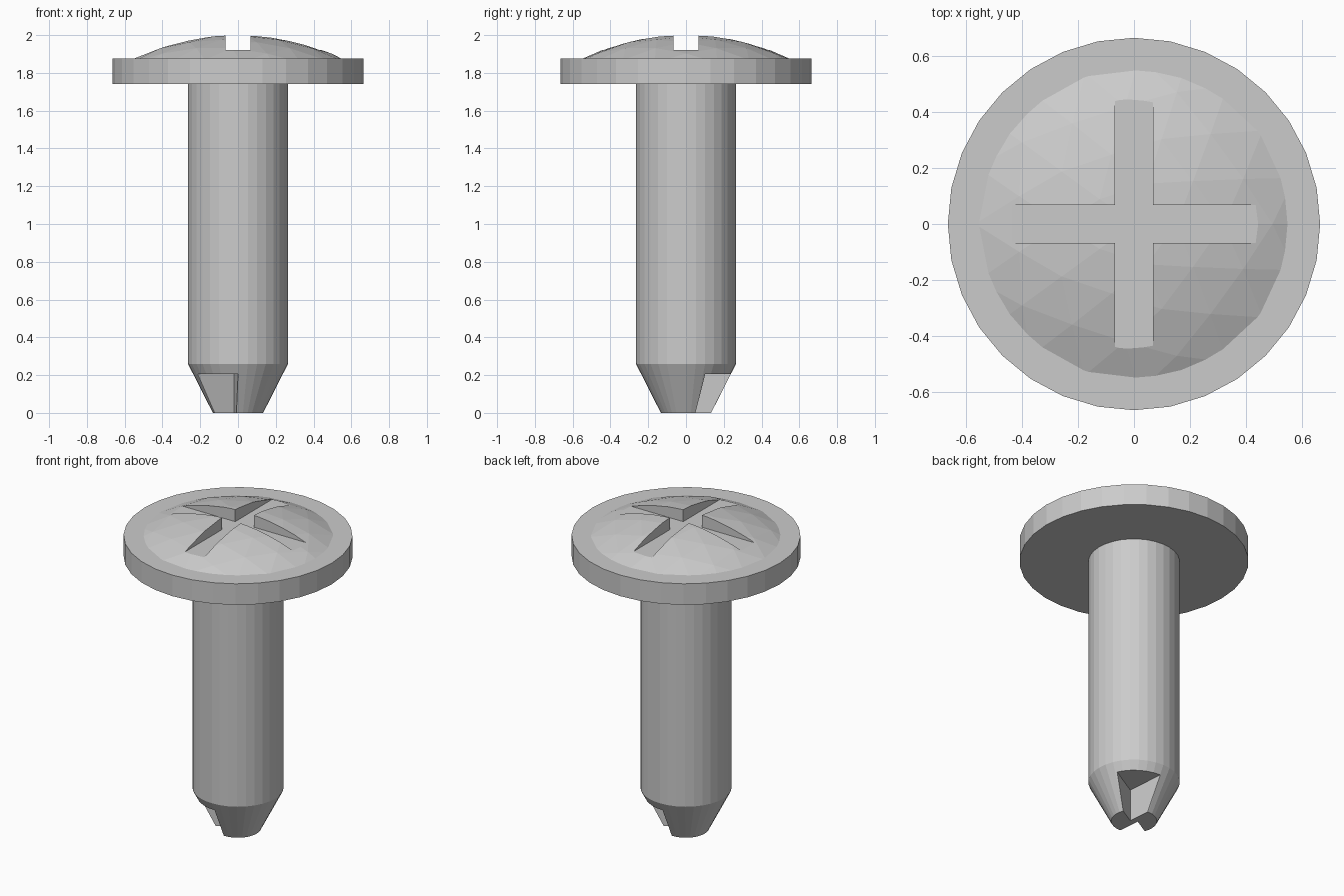
import bpy, bmesh, math
from mathutils import Vector, Matrix

if "Cube" in bpy.data.objects:
    bpy.data.objects.remove(bpy.data.objects["Cube"])

SIDES = 32


def to_object(name, bm):
    bmesh.ops.recalc_face_normals(bm, faces=bm.faces[:])
    mesh = bpy.data.meshes.new(name)
    bm.to_mesh(mesh)
    bm.free()
    obj = bpy.data.objects.new(name, mesh)
    bpy.context.collection.objects.link(obj)
    return obj


def lathe(name, profile):
    """Revolve (radius, z) points around z and close both ends."""
    bm = bmesh.new()
    rings = []
    for r, z in profile:
        rings.append([bm.verts.new((r * math.cos(a), r * math.sin(a), z))
                      for a in (2 * math.pi * i / SIDES for i in range(SIDES))])
    for low, high in zip(rings, rings[1:]):
        for i in range(SIDES):
            j = (i + 1) % SIDES
            bm.faces.new((low[i], low[j], high[j], high[i]))
    bm.faces.new(rings[0])
    bm.faces.new(rings[-1])
    return to_object(name, bm)


def prism(name, outline, z0, z1):
    """Extrude a flat outline from z0 to z1."""
    bm = bmesh.new()
    face = bm.faces.new([bm.verts.new((x, y, z0)) for x, y in outline])
    top = bmesh.ops.extrude_face_region(bm, geom=[face])["geom"]
    bmesh.ops.translate(bm, vec=(0, 0, z1 - z0),
                        verts=[g for g in top if isinstance(g, bmesh.types.BMVert)])
    return to_object(name, bm)


def cut(target, cutter):
    cutter.hide_render = True
    mod = target.modifiers.new("cut", 'BOOLEAN')
    mod.operation, mod.solver, mod.object = 'DIFFERENCE', 'EXACT', cutter
    bpy.context.view_layer.objects.active = target
    bpy.ops.object.modifier_apply(modifier=mod.name)
    bpy.data.objects.remove(cutter, do_unlink=True)


# Shank with tapered tip and flat washer head
body = lathe("shank_and_flange", [(0.133, 0), (0.265, 0.26), (0.265, 1.74),
                                  (0.665, 1.74), (0.665, 1.875)])

# Two opposite wedge notches in the tip
wedge = [(0.02, -0.01), (0.40, 0.21), (0.40, 0.48), (-0.02, 0.48)]
for sign in (1, -1):
    cut(body, prism("tip_notch_cutter", [(sign * x, sign * y) for x, y in wedge], -0.1, 0.205))

# Faceted dome: the top cap of a large icosphere, sunk a little into the flange
R = 1.27
bm = bmesh.new()
bmesh.ops.create_icosphere(bm, subdivisions=4, radius=R,
                           matrix=Matrix.Translation((0, 0, 2.003 - R)))
bmesh.ops.bisect_plane(bm, geom=bm.verts[:] + bm.edges[:] + bm.faces[:],
                       plane_co=Vector((0, 0, 1.85)), plane_no=Vector((0, 0, 1)),
                       clear_inner=True)
bmesh.ops.holes_fill(bm, edges=[e for e in bm.edges if e.is_boundary], sides=0)
dome = to_object("head_dome", bm)

# Cross-shaped driver recess
w, l = 0.067, 0.445
arm = [(l, -w), (l, w), (w, w)]
cross = []
for k in range(4):
    c, s = ((1, 0), (0, 1), (-1, 0), (0, -1))[k]
    cross += [(c * x - s * y, s * x + c * y) for x, y in arm]
cut(dome, prism("driver_slot_cutter", cross, 1.92, 2.2))
